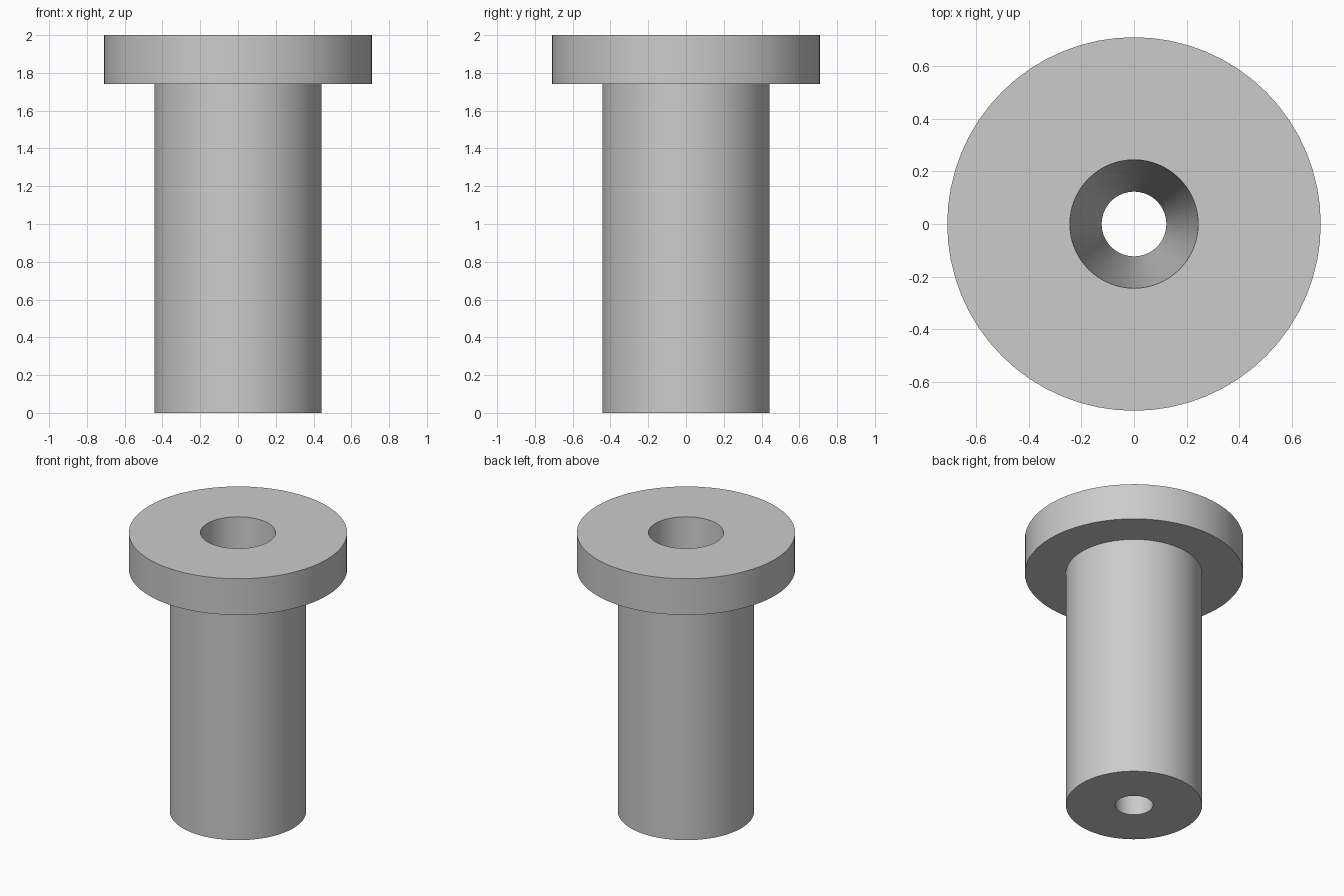
import bpy
import bmesh
import math

cube = bpy.data.objects.get("Cube")
if cube:
    bpy.data.objects.remove(cube, do_unlink=True)

# Plain grey metal
steel = bpy.data.materials.new("grey_steel")
steel.use_nodes = True
grey = (0.6, 0.6, 0.6, 1.0)
steel.diffuse_color = grey
steel.node_tree.nodes["Principled BSDF"].inputs["Base Color"].default_value = grey

SIDES = 64
HEIGHT = 2.0
FLANGE_Z = 1.74
FLANGE_R = 0.71
SHAFT_R = 0.443
BORE_TOP_R = 0.244
BORE_BOTTOM_R = 0.123

# Closed radius/height section: shaft, flange and tapered through bore
section = [
    (BORE_BOTTOM_R, 0.0),
    (SHAFT_R, 0.0),
    (SHAFT_R, FLANGE_Z),
    (FLANGE_R, FLANGE_Z),
    (FLANGE_R, HEIGHT),
    (BORE_TOP_R, HEIGHT),
]

# Revolve the section around z
bm = bmesh.new()
rings = []
for radius, z in section:
    angles = [math.tau * i / SIDES for i in range(SIDES)]
    rings.append([bm.verts.new((radius * math.cos(a), radius * math.sin(a), z))
                  for a in angles])
for k, ring in enumerate(rings):
    following = rings[(k + 1) % len(rings)]
    for i in range(SIDES):
        j = (i + 1) % SIDES
        bm.faces.new((ring[i], ring[j], following[j], following[i]))
bmesh.ops.recalc_face_normals(bm, faces=bm.faces)

mesh = bpy.data.meshes.new("flanged_bushing")
bm.to_mesh(mesh)
bm.free()
mesh.materials.append(steel)
bushing = bpy.data.objects.new("flanged_bushing", mesh)
bpy.context.collection.objects.link(bushing)

# Smooth round walls, crisp rims
bpy.ops.object.select_all(action="DESELECT")
bushing.select_set(True)
bpy.context.view_layer.objects.active = bushing
bpy.ops.object.shade_smooth_by_angle(angle=math.radians(30))
